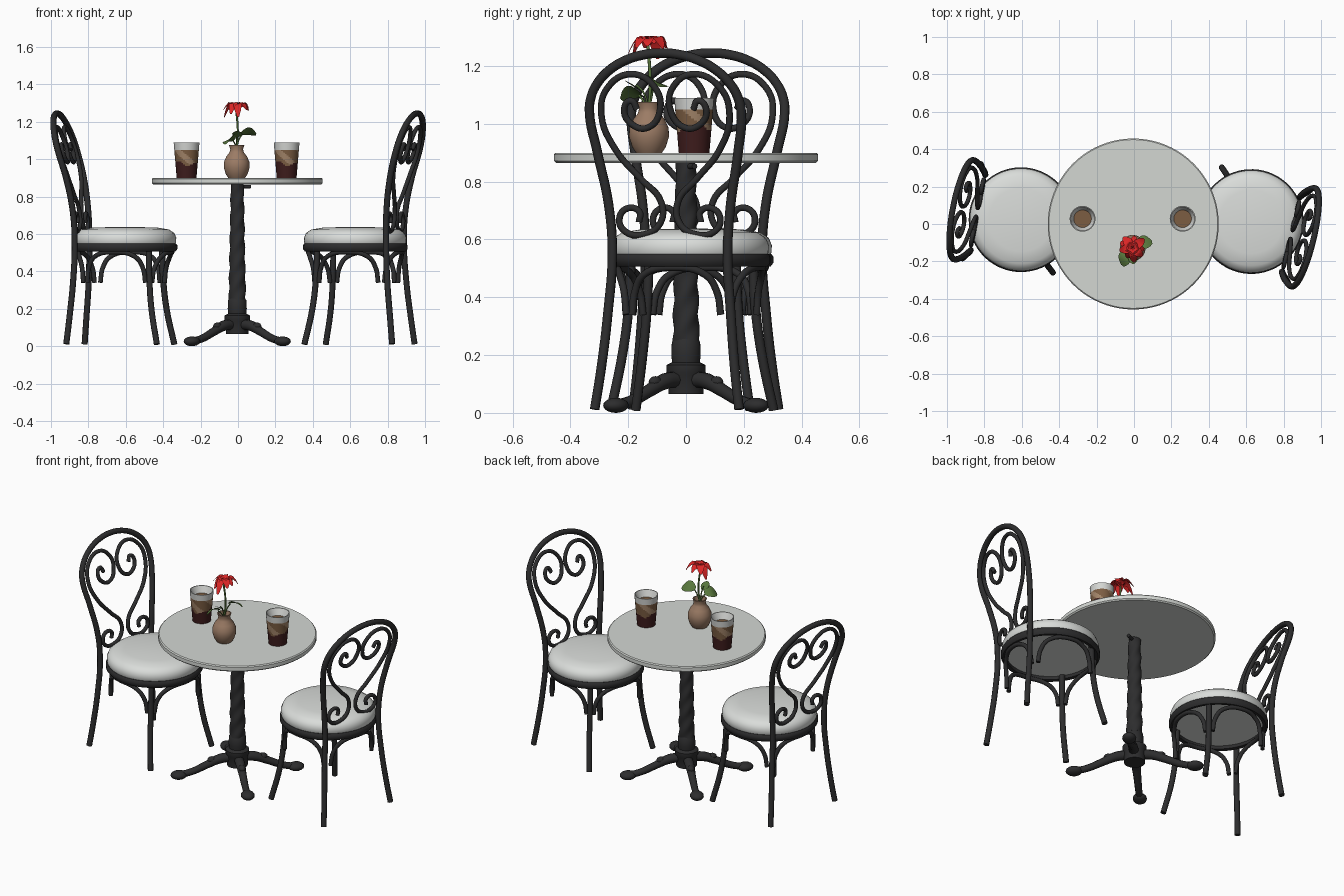
import bpy, bmesh, math, random
from mathutils import Matrix, Vector

if "Cube" in bpy.data.objects:
    bpy.data.objects.remove(bpy.data.objects["Cube"])

random.seed(4)


def mat(name, r, g, b):
    m = bpy.data.materials.new(name)
    m.diffuse_color = (r, g, b, 1)
    m.use_nodes = True
    m.node_tree.nodes["Principled BSDF"].inputs["Base Color"].default_value = m.diffuse_color
    return m


IRON = mat("dark_iron", 0.026, 0.026, 0.027)
MARBLE = mat("pale_marble", 0.655, 0.68, 0.65)
CUSHION = mat("cushion_white", 0.70, 0.72, 0.70)
CLAY = mat("clay_brown", 0.33, 0.20, 0.13)
DARK = mat("dark_coffee", 0.05, 0.012, 0.012)
COFFEE = mat("coffee_brown", 0.20, 0.11, 0.055)
TAN = mat("milky_tan", 0.36, 0.23, 0.14)
CUP = mat("cup_white", 0.66, 0.67, 0.65)
RED = mat("petal_red", 0.72, 0.02, 0.02)
GREEN = mat("leaf_green", 0.095, 0.18, 0.045)


def finish(name, bm, mats, M=Matrix()):
    bmesh.ops.recalc_face_normals(bm, faces=bm.faces)
    me = bpy.data.meshes.new(name)
    bm.to_mesh(me)
    bm.free()
    for m in mats:
        me.materials.append(m)
    me.transform(M)
    ob = bpy.data.objects.new(name, me)
    bpy.context.collection.objects.link(ob)
    return ob


def lathe(name, profile, mats, M=Matrix(), seg=48, warp=None, rule=None, ring=False):
    """Turn (radius, height) points about z; warp scales radius, rule picks materials."""
    bm = bmesh.new()
    rows = []
    for r, z in profile:
        if r == 0:
            rows.append([bm.verts.new((0, 0, z))] * seg)
            continue
        row = []
        for i in range(seg):
            a = math.tau * i / seg
            k = r * (warp(a, z) if warp else 1)
            row.append(bm.verts.new((k * math.cos(a), k * math.sin(a), z)))
        rows.append(row)
    if ring:
        rows.append(rows[0])
    for p, q in zip(rows, rows[1:]):
        for i in range(seg):
            j = (i + 1) % seg
            f = bm.faces.new(list(dict.fromkeys((p[i], p[j], q[j], q[i]))))
            if rule:
                f.material_index = rule(f.calc_center_median())
    return finish(name, bm, mats, M)


def ball(name, m, M):
    bm = bmesh.new()
    bmesh.ops.create_uvsphere(bm, u_segments=16, v_segments=10, radius=1)
    return finish(name, bm, [m], M)


def tube(name, paths, radius, m, M=Matrix(), taper=None):
    """Round rod swept along smooth paths."""
    cu = bpy.data.curves.new(name, 'CURVE')
    cu.dimensions = '3D'
    cu.bevel_depth = radius
    cu.bevel_resolution = 3
    cu.resolution_u = 6
    cu.use_fill_caps = True
    for path in paths:
        sp = cu.splines.new('BEZIER')
        sp.bezier_points.add(len(path) - 1)
        for i, (bp, co) in enumerate(zip(sp.bezier_points, path)):
            bp.co = co
            bp.handle_left_type = bp.handle_right_type = 'AUTO'
            bp.radius = taper[i] if taper else 1
    tmp = bpy.data.objects.new(name + "_path", cu)
    bpy.context.collection.objects.link(tmp)
    bpy.context.view_layer.update()
    me = bpy.data.meshes.new_from_object(tmp.evaluated_get(bpy.context.evaluated_depsgraph_get()))
    bpy.data.objects.remove(tmp)
    me.materials.clear()
    me.materials.append(m)
    me.transform(M)
    ob = bpy.data.objects.new(name, me)
    bpy.context.collection.objects.link(ob)
    return ob


def lean(z):
    """Depth of the chair back at a height."""
    pts = [(0, .27), (.3, .238), (.5, .226), (.7, .23), (.9, .262), (1.05, .302), (1.25, .357)]
    for (z0, u0), (z1, u1) in zip(pts, pts[1:]):
        if z <= z1:
            return u0 + (u1 - u0) * (z - z0) / (z1 - z0)
    return pts[-1][1]


def chair(tag, M, du, dv):
    """One chair; du tips the back outward, dv slides it sideways."""
    def on_back(points, side=1):
        return [(lean(z) + du * z, side * v + dv, z) for v, z in points]

    # seat
    lathe(tag + "_seat_cushion", [(0, .53), (.26, .53), (.273, .555), (.274, .58), (.264, .605),
                                  (.235, .624), (.17, .635), (0, .638)], [CUSHION], M, 64)
    lathe(tag + "_seat_rim", [(.25, .51), (.27, .507), (.28, .52), (.28, .54), (.272, .55), (.25, .55)],
          [IRON], M, 64, ring=True)
    # back hoop running into the rear legs, closed by a half ellipse
    half = [(.257, .012), (.238, .15), (.218, .35), (.205, .55), (.217, .72), (.25, .9)]
    arc = [(.27 * math.cos(a), 1.04 + .205 * math.sin(a)) for a in (math.pi * i / 12 for i in range(13))]
    hoop = half + arc + [(-v, z) for v, z in reversed(half)]
    tube(tag + "_back_hoop", [on_back(hoop)], .0165, IRON, M)
    # mirrored scrolls
    scroll = [(.10, 1.05), (.12, 1.08), (.146, 1.05), (.12, .997), (.065, .987), (.018, 1.05),
              (.035, 1.13), (.11, 1.172), (.2, 1.125), (.228, 1.03), (.185, .91), (.10, .81),
              (.03, .73), (.035, .655), (.09, .618), (.155, .625), (.18, .668), (.15, .708),
              (.108, .695), (.11, .66)]
    tube(tag + "_back_scrolls", [on_back(scroll, s) for s in (1, -1)], .0115, IRON, M)
    # front legs
    tube(tag + "_front_legs", [[(-.165, s * .185, .53), (-.17, s * .193, .36), (-.185, s * .212, .2),
                                (-.221, s * .245, .01)] for s in (1, -1)], .0165, IRON, M)
    # arched braces between neighbouring legs
    angles = [43, 131, 229, 317, 403]
    arches = []
    for a0, a1 in zip(angles, angles[1:]):
        path = []
        for t, z in ((.05, .34), (.09, .42), (.2, .478), (.5, .503), (.8, .478), (.91, .42), (.95, .34)):
            a = math.radians(a0 + (a1 - a0) * t)
            path.append((.252 * math.cos(a), .252 * math.sin(a), z))
        arches.append(path)
    tube(tag + "_leg_braces", arches, .0125, IRON, M)


def place(x, y, deg):
    return Matrix.Translation((x, y, 0)) @ Matrix.Rotation(math.radians(deg), 4, 'Z')


chair("right_chair", place(.627, .013, -13.5), -.008, -.017)
chair("left_chair", place(-.604, .023, 169), .011, .006)

# table
T = Matrix.Translation((-.004, 0, 0))
lathe("table_top", [(0, .865), (.45, .865), (.457, .872), (.457, .894), (.451, .9), (0, .9)], [MARBLE], T, 80)
column = [(.045 - .011 * i / 40, .25 + .615 * i / 40) for i in range(41)]
lathe("table_column", [(0, .25)] + column + [(0, .865)], [IRON], T, 36,
      warp=lambda a, z: 1 + .07 * math.cos(3 * a - 60 * z))
lathe("column_base", [(0, .065), (.06, .065), (.062, .13), (.068, .14), (.068, .165), (.048, .175),
                      (.051, .2), (.049, .245), (.036, .265), (0, .265)], [IRON], T, 32)
tube("top_bracket", [[(0, 0, .853), (.07, .03, .853)]], .01, IRON, T)
for i in range(4):
    R = T @ Matrix.Rotation(math.radians(45 + 90 * i), 4, 'Z')
    tube(f"table_foot_{i + 1}", [[(.03, 0, .115), (.1, 0, .11), (.18, 0, .077), (.27, 0, .04), (.36, 0, .024)]],
         .028, IRON, R, taper=[1, 1, .8, .72, .7])
    ball(f"foot_pad_{i + 1}", IRON, R @ Matrix.Translation((.343, 0, .026)) @ Matrix.Diagonal((.048, .04, .026, 1)))
    ball(f"foot_scroll_{i + 1}", IRON, R @ Matrix.Translation((.15, 0, .107)) @ Matrix.Diagonal((.026, .02, .02, 1)))


# coffee cups, layered by height with a wavy border
def cup_layer(c):
    a, r = math.atan2(c.y, c.x), math.hypot(c.x, c.y)
    if c.z > .14 and r < .04:
        return 1
    if c.z > .147:
        return 3
    if c.z < .08 + .012 * math.sin(2 * a + 1) + .005 * math.sin(5 * a):
        return 0
    return 2 if math.sin(3 * a + 60 * c.z) > .45 else 1


outer = [(.053 + .016 * i / 24, .19 * i / 24) for i in range(25)]
for tag, x in (("left", -.275), ("right", .26)):
    lathe(tag + "_coffee_cup", [(0, 0)] + outer + [(.064, .19), (.047, .15), (0, .15)],
          [DARK, COFFEE, TAN, CUP], Matrix.Translation((x, .028, .9)), 40, rule=cup_layer)

# vase
V = Matrix.Translation((-.007, -.128, .9))
lathe("flower_vase", [(0, 0), (.045, 0), (.058, .02), (.069, .055), (.068, .085), (.055, .115), (.038, .137),
                      (.034, .153), (.041, .175), (.035, .176), (.028, .15), (0, .14)], [CLAY], V, 40)


def blade(bm, base, yaw, length, width, rise, droop, roll=0):
    """Curved pointed leaf or petal, added to bm."""
    n = 6
    rows = []
    turn = Matrix.Rotation(yaw, 3, 'Z') @ Matrix.Rotation(roll, 3, 'X')
    for i in range(n + 1):
        t = i / n
        w = width * math.sin(math.pi * (.06 + .9 * t)) ** .7
        z = rise * math.sin(math.pi * t) - droop * t * t
        row = []
        for s in (-1, 0, 1):
            row.append(bm.verts.new(turn @ Vector((length * t, s * w, z + abs(s) * .15 * w)) + Vector(base)))
        rows.append(row)
    for p, q in zip(rows, rows[1:]):
        for k in range(2):
            bm.faces.new((p[k], p[k + 1], q[k + 1], q[k]))


# stem, leaf stalks, leaves and blossom
tube("flower_stem", [[(0, 0, .14), (.006, .004, .25), (-.004, -.004, .375)]], .0055, GREEN, V)
tube("leaf_stalks", [[(0, 0, .15), (.01, .01, .2), (.03, .015, .235)],
                     [(0, 0, .15), (-.008, -.02, .18), (-.02, -.035, .2)],
                     [(0, 0, .15), (0, -.02, .21), (.005, -.045, .235)]], .0035, GREEN, V)
bm = bmesh.new()
blade(bm, (.02, .015, .235), .2, .085, .042, .012, .005, -.5)
blade(bm, (-.015, -.025, .2), -2.2, .08, .042, .012, .02, .5)
blade(bm, (.0, -.03, .215), -1.5, .055, .026, .008, -.035)
finish("flower_leaves", bm, [GREEN], V)
bm = bmesh.new()
for i in range(9):
    blade(bm, (0, 0, .372), math.tau * i / 9 + random.uniform(-.2, .2), random.uniform(.06, .08),
          random.uniform(.02, .026), random.uniform(.022, .034), random.uniform(0, .055))
for i in range(5):
    blade(bm, (0, 0, .383), math.tau * i / 5 + .4, .045, .02, .02, .005)
finish("flower_petals", bm, [RED], V)

# smooth shading with sharp edges kept
for ob in bpy.context.scene.objects:
    ob.select_set(True)
bpy.context.view_layer.objects.active = bpy.data.objects["table_top"]
bpy.ops.object.shade_smooth_by_angle(angle=math.radians(40))
